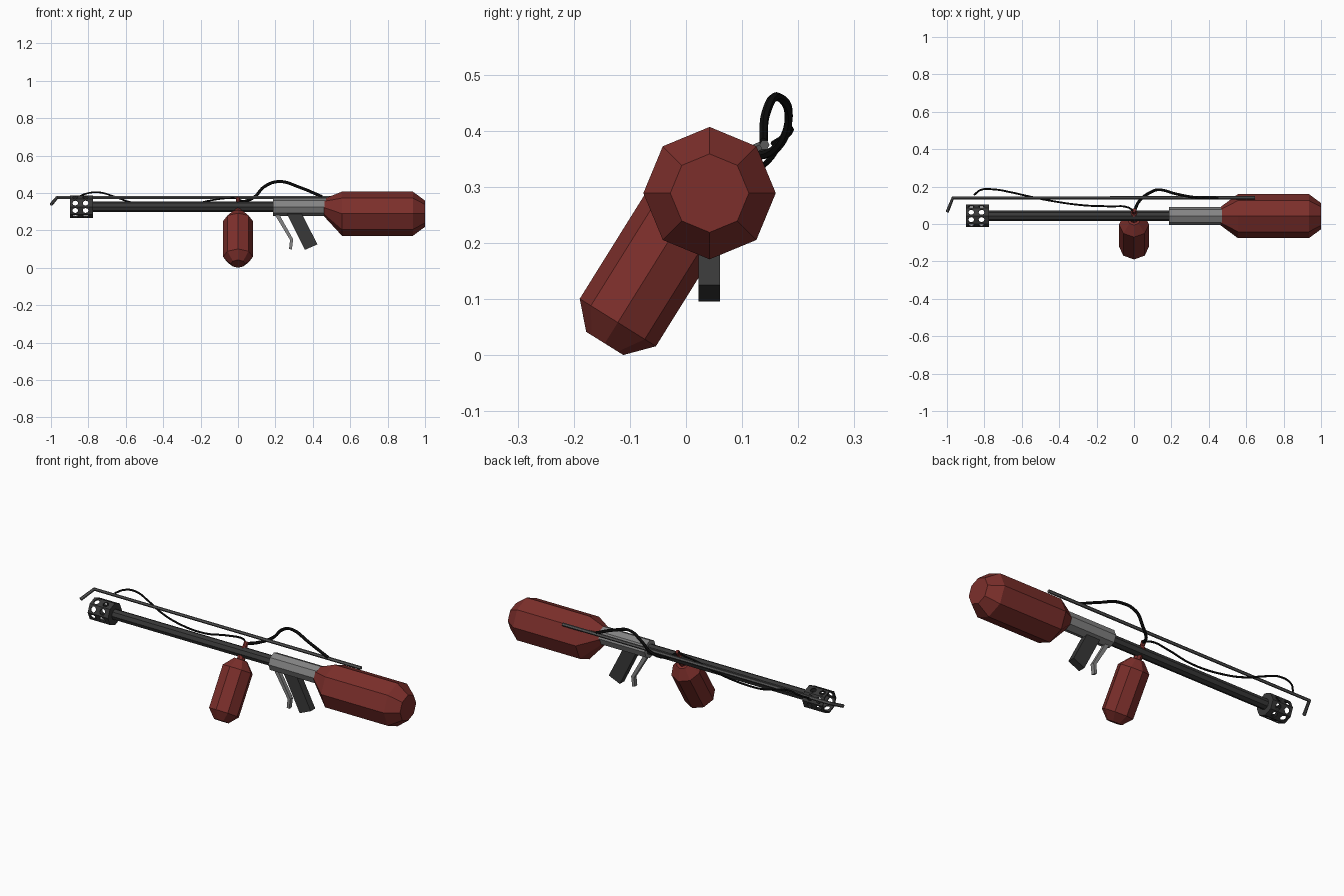
import bpy, bmesh, math
from mathutils import Matrix, Vector

if "Cube" in bpy.data.objects:
    bpy.data.objects.remove(bpy.data.objects["Cube"])

AY, AZ = 0.043, 0.326          # barrel axis


def mat(name, c):
    m = bpy.data.materials.new(name)
    m.diffuse_color = (*c, 1)
    m.use_nodes = True
    m.node_tree.nodes["Principled BSDF"].inputs["Base Color"].default_value = m.diffuse_color
    return m


RED = mat("red_paint", (0.20, 0.028, 0.024))
DARK = mat("dark_metal", (0.04, 0.04, 0.04))
MID = mat("mid_metal", (0.10, 0.10, 0.10))
GREY = mat("grey_metal", (0.23, 0.23, 0.23))
BLACK = mat("rubber", (0.005, 0.005, 0.005))


def add(name, bm, m):
    bmesh.ops.recalc_face_normals(bm, faces=bm.faces)
    me = bpy.data.meshes.new(name)
    bm.to_mesh(me)
    bm.free()
    ob = bpy.data.objects.new(name, me)
    bpy.context.collection.objects.link(ob)
    if m:
        me.materials.append(m)
    return ob


def loft(name, rings, origin, axis, m, sides=8, closed=False):
    """Rings of (distance along axis, radius[, z shift])."""
    d = Vector(axis).normalized()
    u = Vector((1, 0, 0)) if abs(d.x) < 0.5 else Vector((0, 1, 0))
    v = d.cross(u)
    bm = bmesh.new()
    loops = []
    for t, r, *dz in rings:
        c = Vector(origin) + d * t + Vector((0, 0, dz[0] if dz else 0))
        loops.append([bm.verts.new(c + r * (u * math.cos(a) + v * math.sin(a)))
                      for a in (2 * math.pi * i / sides for i in range(sides))])
    pairs = list(zip(loops, loops[1:]))
    if closed:
        pairs.append((loops[-1], loops[0]))
    else:
        bm.faces.new(loops[0])
        bm.faces.new(loops[-1])
    for a, b in pairs:
        for i in range(sides):
            j = (i + 1) % sides
            bm.faces.new((a[i], a[j], b[j], b[i]))
    return add(name, bm, m)


def plate(name, outline, y0, y1, m):
    """Extrude an x-z outline along y."""
    bm = bmesh.new()
    f = bm.faces.new([bm.verts.new((x, y0, z)) for x, z in outline])
    ext = bmesh.ops.extrude_face_region(bm, geom=[f])
    moved = [e for e in ext["geom"] if isinstance(e, bmesh.types.BMVert)]
    bmesh.ops.translate(bm, verts=moved, vec=(0, y1 - y0, 0))
    return add(name, bm, m)


def tube(name, pts, radius, m, smooth_path=True):
    cu = bpy.data.curves.new(name, 'CURVE')
    cu.dimensions = '3D'
    cu.bevel_depth, cu.bevel_resolution = radius, 1
    cu.use_fill_caps = True
    cu.resolution_u = 5
    if smooth_path:
        sp = cu.splines.new('BEZIER')
        sp.bezier_points.add(len(pts) - 1)
        for b, p in zip(sp.bezier_points, pts):
            b.co = p
            b.handle_left_type = b.handle_right_type = 'AUTO'
    else:
        sp = cu.splines.new('POLY')
        sp.points.add(len(pts) - 1)
        for b, p in zip(sp.points, pts):
            b.co = (*p, 1)
    sp.use_smooth = False
    cu.materials.append(m)
    ob = bpy.data.objects.new(name, cu)
    bpy.context.collection.objects.link(ob)
    bpy.ops.object.select_all(action='DESELECT')
    ob.select_set(True)
    bpy.context.view_layer.objects.active = ob
    bpy.ops.object.convert(target='MESH')


X = (1, 0, 0)
# Barrel, receiver and rear tank along x
loft("barrel", [(-0.80, 0.028), (0.20, 0.028)], (0, AY, AZ), X, DARK)
loft("receiver", [(0.187, 0.048), (0.47, 0.048)], (0, AY, AZ), X, GREY)
loft("rear_tank", [(0.46, 0.047, 0.033), (0.556, 0.118), (0.935, 0.118), (1.0, 0.07)],
     (0, 0.042, 0.289), X, RED)

# Perforated muzzle shroud
shroud = loft("muzzle_shroud", [(-0.898, 0.06), (-0.775, 0.06), (-0.775, 0.026),
                                (-0.787, 0.026), (-0.787, 0.052), (-0.898, 0.052)],
              (0, AY, AZ), X, DARK, closed=True)
bm = bmesh.new()
for x in (-0.87, -0.815):
    for k in range(8):
        rot = Matrix.Rotation(math.radians(22.5 + 45 * k), 4, 'X')
        M = Matrix.Translation((x, AY, AZ)) @ rot @ Matrix.Translation((0, 0, 0.055))
        bmesh.ops.create_cone(bm, cap_ends=True, segments=8, radius1=0.016,
                              radius2=0.016, depth=0.03, matrix=M)
cutter = add("hole_cutter", bm, None)
cutter.hide_render = True
mod = shroud.modifiers.new("holes", 'BOOLEAN')
mod.operation, mod.object, mod.solver = 'DIFFERENCE', cutter, 'EXACT'
bpy.context.view_layer.objects.active = shroud
bpy.ops.object.modifier_apply(modifier=mod.name)
bpy.data.objects.remove(cutter)

# Side tank, tilted, with its neck crossing the barrel
base, tilt = (0, -0.1215, 0.0585), (0, 0.53, 0.85)
loft("side_tank", [(-0.044, 0.039), (0, 0.08), (0.225, 0.08), (0.275, 0.035)], base, tilt, RED)
loft("side_tank_neck", [(0.27, 0.021), (0.335, 0.021), (0.345, 0.012), (0.37, 0.012)],
     base, tilt, RED)

# Grip and trigger lever
plate("grip", [(0.255, 0.30), (0.335, 0.30), (0.425, 0.125), (0.358, 0.096)],
      0.022, 0.061, DARK)
plate("trigger", [(0.19, 0.295), (0.215, 0.295), (0.295, 0.152), (0.288, 0.097),
                  (0.273, 0.101), (0.278, 0.149)], 0.031, 0.053, GREY)

# Igniter rod with bent tip
tube("igniter_rod", [(0.647, 0.14, 0.375), (-0.968, 0.14, 0.375), (-0.998, 0.066, 0.34)],
     0.009, MID, smooth_path=False)

# Hoses from the neck to the rod
tube("rear_hose", [(0, 0.065, 0.365), (0.03, 0.125, 0.355), (0.09, 0.17, 0.38),
                   (0.14, 0.183, 0.433), (0.22, 0.162, 0.461), (0.33, 0.142, 0.43),
                   (0.45, 0.138, 0.38)], 0.008, BLACK)
tube("front_hose", [(0, 0.065, 0.37), (-0.03, 0.088, 0.373), (-0.13, 0.094, 0.363),
                    (-0.27, 0.10, 0.335), (-0.45, 0.125, 0.332), (-0.58, 0.152, 0.352),
                    (-0.66, 0.17, 0.38), (-0.75, 0.185, 0.404), (-0.82, 0.182, 0.394),
                    (-0.855, 0.155, 0.377)], 0.005, BLACK)
